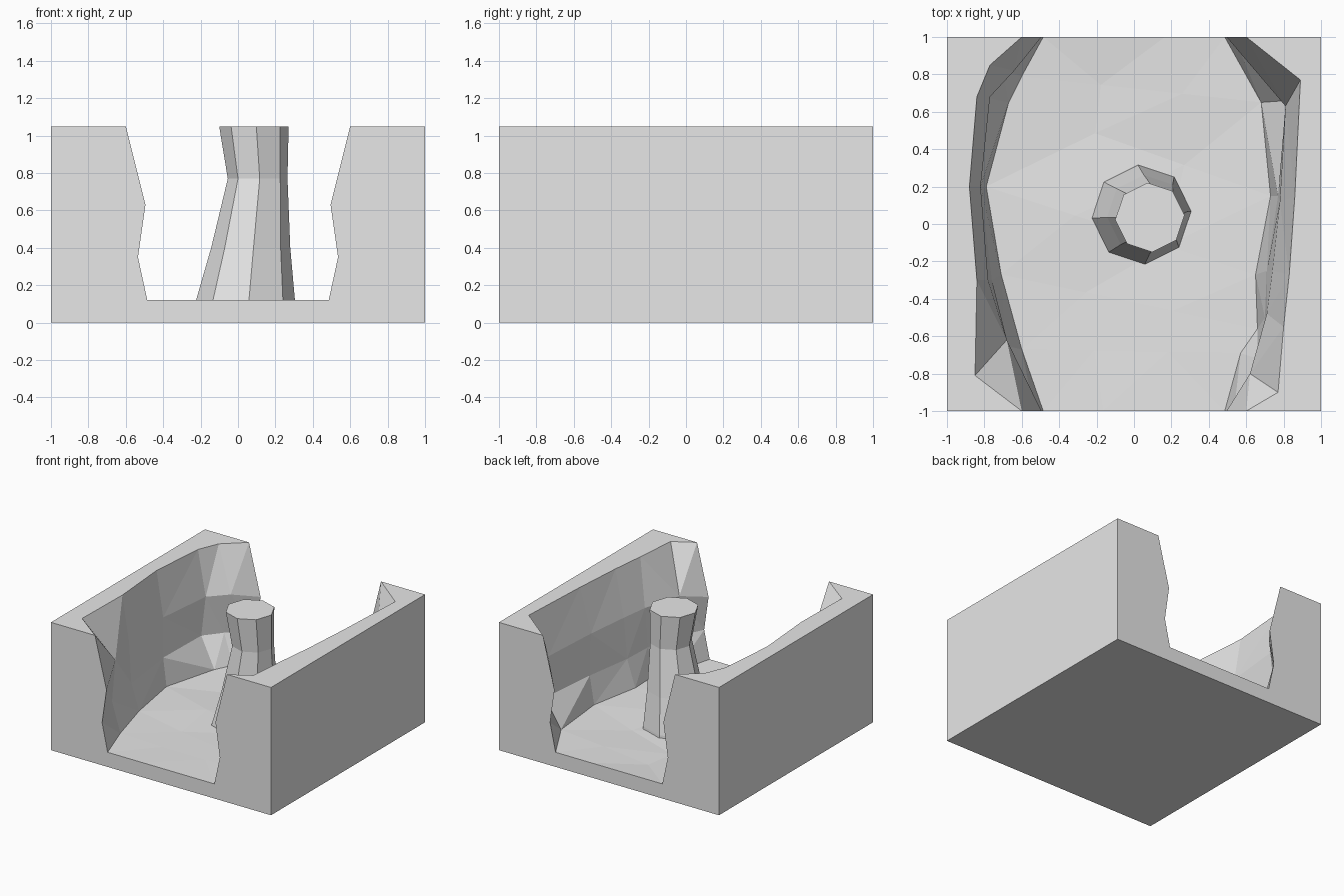
import bpy
import bmesh
import math
import random

random.seed(4)
if "Cube" in bpy.data.objects:
    bpy.data.objects.remove(bpy.data.objects["Cube"], do_unlink=True)

TOP = 1.05
FLOOR = 0.12

stone = bpy.data.materials.new("pale grey stone")
stone.use_nodes = True
stone.diffuse_color = (0.8, 0.8, 0.8, 1)
stone.node_tree.nodes["Principled BSDF"].inputs["Base Color"].default_value = stone.diffuse_color


def finish(bm, name):
    """Turn a bmesh into a flat shaded stone object."""
    bmesh.ops.recalc_face_normals(bm, faces=bm.faces[:])
    mesh = bpy.data.meshes.new(name)
    bm.to_mesh(mesh)
    bm.free()
    mesh.materials.append(stone)
    obj = bpy.data.objects.new(name, mesh)
    bpy.context.collection.objects.link(obj)
    return obj


# Ledge lines of each rock wall, running front to back, rim down to floor
left_wall = {
    "rim": [(-.6, -1), (-.85, -.81), (-.84, -.3), (-.88, .2), (-.84, .68), (-.77, .85), (-.6, 1)],
    "bulge": [(-.495, -1), (-.68, -.62), (-.78, -.3), (-.82, .2), (-.77, .68), (-.64, .82), (-.495, 1)],
    "hollow": [(-.535, -1), (-.69, -.65), (-.76, -.3), (-.82, .2), (-.81, .68), (-.7, .82), (-.535, 1)],
    "foot": [(-.485, -1), (-.6, -.67), (-.71, -.27), (-.79, .2), (-.67, .65), (-.6, .79), (-.485, 1)],
}
right_wall = {
    "rim": [(.6, -1), (.77, -.9), (.8, -.55), (.83, -.27), (.86, .15), (.89, .77), (.6, 1)],
    "bulge": [(.495, -1), (.62, -.8), (.71, -.48), (.74, -.25), (.78, .12), (.81, .63), (.495, 1)],
    "hollow": [(.535, -1), (.66, -.72), (.7, -.5), (.71, -.25), (.77, .15), (.82, .66), (.535, 1)],
    "foot": [(.485, -1), (.57, -.69), (.66, -.56), (.65, -.27), (.73, .15), (.68, .65), (.485, 1)],
}
heights = {"rim": TOP, "bulge": 0.68, "hollow": 0.35, "foot": FLOOR}
end_heights = dict(heights, bulge=0.63)

# Cross-sections of the passage: down the left wall, over the floor, up the right
bm = bmesh.new()
sections = []
count = len(left_wall["rim"])
for i in range(count):
    at_end = i in (0, count - 1)
    level = end_heights if at_end else heights
    left = [bm.verts.new((*left_wall[k][i], level[k])) for k in heights]
    right = [bm.verts.new((*right_wall[k][i], level[k])) for k in reversed(heights)]
    middle = []
    for t in (0.33, 0.67):
        vert = bm.verts.new(left[-1].co.lerp(right[0].co, t))
        if not at_end:
            vert.co.z -= random.uniform(0, 0.03)
        middle.append(vert)
    sections.append(left + middle + right)

# Faceted rock surface of the passage
rock = []
for a, b in zip(sections, sections[1:]):
    for j in range(len(a) - 1):
        rock.append(bm.faces.new((a[j], a[j + 1], b[j + 1], b[j])))
bmesh.ops.triangulate(bm, faces=rock, quad_method='SHORT_EDGE')

# Outer block: cut ends, flat rims, sides and underside
corner = {(x, y, z): bm.verts.new((x, y, z))
          for x in (-1, 1) for y in (-1, 1) for z in (0, TOP)}
for y, section in ((-1, sections[0]), (1, sections[-1])):
    bm.faces.new(section + [corner[1, y, TOP], corner[1, y, 0],
                            corner[-1, y, 0], corner[-1, y, TOP]])
for x, index in ((-1, 0), (1, -1)):
    bm.faces.new([s[index] for s in sections] + [corner[x, 1, TOP], corner[x, -1, TOP]])
    bm.faces.new([corner[x, -1, 0], corner[x, 1, 0], corner[x, 1, TOP], corner[x, -1, TOP]])
bm.faces.new([corner[-1, -1, 0], corner[1, -1, 0], corner[1, 1, 0], corner[-1, 1, 0]])
finish(bm, "cave_block")

# Leaning eight-sided pillar: centre x, centre y, height, radius of each ring
pillar_rings = [(.04, .05, .06, .27), (.04, .05, FLOOR, .265), (.068, .05, .4, .212),
                (.105, .045, .77, .16), (.085, .035, TOP, .186)]
bm = bmesh.new()
rings = []
for cx, cy, z, r in pillar_rings:
    angles = [math.radians(4 + 45 * k) for k in range(8)]
    rings.append([bm.verts.new((cx + r * math.cos(a), cy + r * math.sin(a), z)) for a in angles])
for low, high in zip(rings, rings[1:]):
    for k in range(8):
        n = (k + 1) % 8
        bm.faces.new((low[k], low[n], high[n], high[k]))
bm.faces.new(rings[0])
bm.faces.new(rings[-1])
finish(bm, "stone_pillar")
